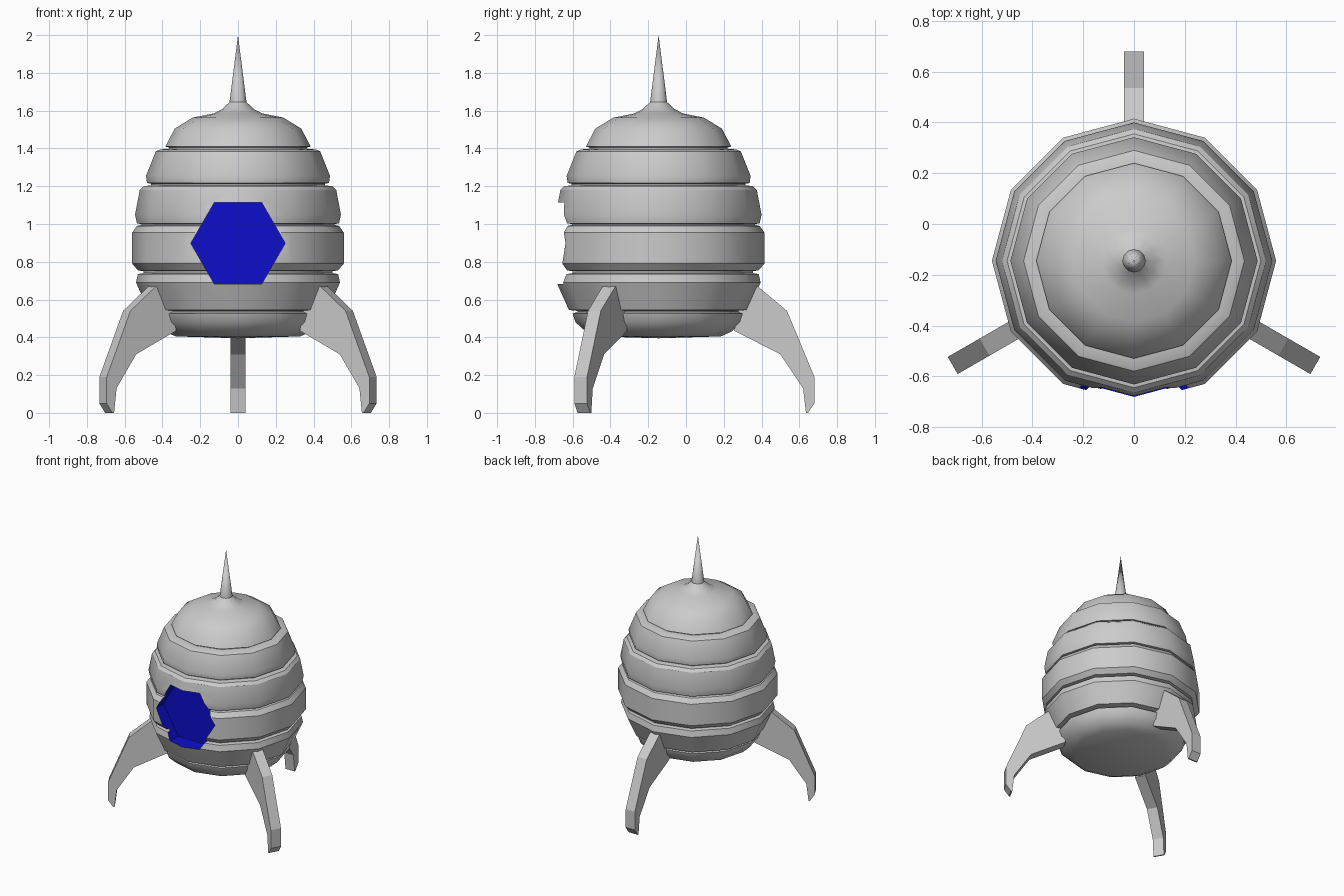
import bpy, bmesh, math
from mathutils import Matrix, Vector

if "Cube" in bpy.data.objects:
    bpy.data.objects.remove(bpy.data.objects["Cube"])

CY = -0.145  # y of the body axis


def make_object(name, bm):
    bmesh.ops.recalc_face_normals(bm, faces=bm.faces)
    mesh = bpy.data.meshes.new(name)
    bm.to_mesh(mesh)
    bm.free()
    obj = bpy.data.objects.new(name, mesh)
    bpy.context.collection.objects.link(obj)
    return obj


def lathe(name, profile, sides):
    bm = bmesh.new()
    rings = []
    for r, z in profile:
        if r == 0:
            rings.append([bm.verts.new((0, CY, z))] * sides)
        else:
            rings.append([bm.verts.new((r * math.cos(a), CY + r * math.sin(a), z))
                          for a in (2 * math.pi * i / sides for i in range(sides))])
    for lo, hi in zip(rings, rings[1:]):
        for i in range(sides):
            j = (i + 1) % sides
            bm.faces.new(list(dict.fromkeys((lo[i], lo[j], hi[j], hi[i]))))
    return make_object(name, bm)


def slab(name, outline, thickness, matrix):
    # outline lies in local XZ, thickness along local Y
    bm = bmesh.new()
    face = bm.faces.new([bm.verts.new((x, -thickness / 2, z)) for x, z in outline])
    ext = bmesh.ops.extrude_face_region(bm, geom=[face])
    verts = [v for v in ext["geom"] if isinstance(v, bmesh.types.BMVert)]
    bmesh.ops.translate(bm, verts=verts, vec=Vector((0, thickness, 0)))
    bm.transform(matrix)
    return make_object(name, bm)


# Banded hull with dome and spike
hull_profile = [
    (0, 0.395), (0.33, 0.405), (0.385, 0.43), (0.44, 0.48), (0.455, 0.525), (0.43, 0.535),
    (0.43, 0.54), (0.475, 0.545), (0.54, 0.69), (0.53, 0.735), (0.50, 0.74),
    (0.50, 0.75), (0.53, 0.755), (0.56, 0.79), (0.56, 0.955), (0.535, 0.99), (0.51, 0.995),
    (0.51, 1.0), (0.535, 1.003), (0.545, 1.05), (0.52, 1.18), (0.50, 1.2), (0.46, 1.205),
    (0.46, 1.213), (0.482, 1.217), (0.487, 1.255), (0.435, 1.385), (0.41, 1.395), (0.365, 1.398),
    (0.365, 1.405), (0.385, 1.41), (0.335, 1.505), (0.24, 1.563), (0.13, 1.585),
    (0.085, 1.608), (0.045, 1.645), (0, 2.0)]
hull = lathe("hull", hull_profile, 12)

# Recessed blue hexagonal window cut into the front
blue = bpy.data.materials.new("window_blue")
blue.diffuse_color = (0.004, 0.004, 0.6, 1)
blue.use_nodes = True
blue.node_tree.nodes["Principled BSDF"].inputs["Base Color"].default_value = blue.diffuse_color
hexagon = [(0.25 * math.cos(k * math.pi / 3), 0.25 * math.sin(k * math.pi / 3)) for k in range(6)]
cutter = slab("window_cutter", hexagon, 0.4, Matrix.Translation((0, -0.75, 0.898)))
for obj in (hull, cutter):
    obj.data.materials.append(None)
    obj.data.materials.append(blue)
for p in cutter.data.polygons:
    p.material_index = 1
cutter.hide_render = True

mod = hull.modifiers.new("window", 'BOOLEAN')
mod.operation = 'DIFFERENCE'
mod.solver = 'EXACT'
mod.material_mode = 'INDEX'
mod.object = cutter
bpy.context.view_layer.objects.active = hull
hull.select_set(True)
bpy.ops.object.modifier_apply(modifier=mod.name)
bpy.data.objects.remove(cutter)
bpy.ops.object.shade_smooth_by_angle(angle=math.radians(32))

# Three flat fin legs, spaced evenly round the hull
leg_outline = [(0.40, 0.435), (0.645, 0.31), (0.765, 0.13), (0.78, 0.0), (0.79, 0.0),
               (0.825, 0.05), (0.825, 0.19), (0.68, 0.54), (0.525, 0.67), (0.45, 0.67)]
for name, deg in (("back_leg", 90), ("left_leg", 210), ("right_leg", 330)):
    slab(name, leg_outline, 0.078,
         Matrix.Translation((0, CY, 0)) @ Matrix.Rotation(math.radians(deg), 4, 'Z'))
